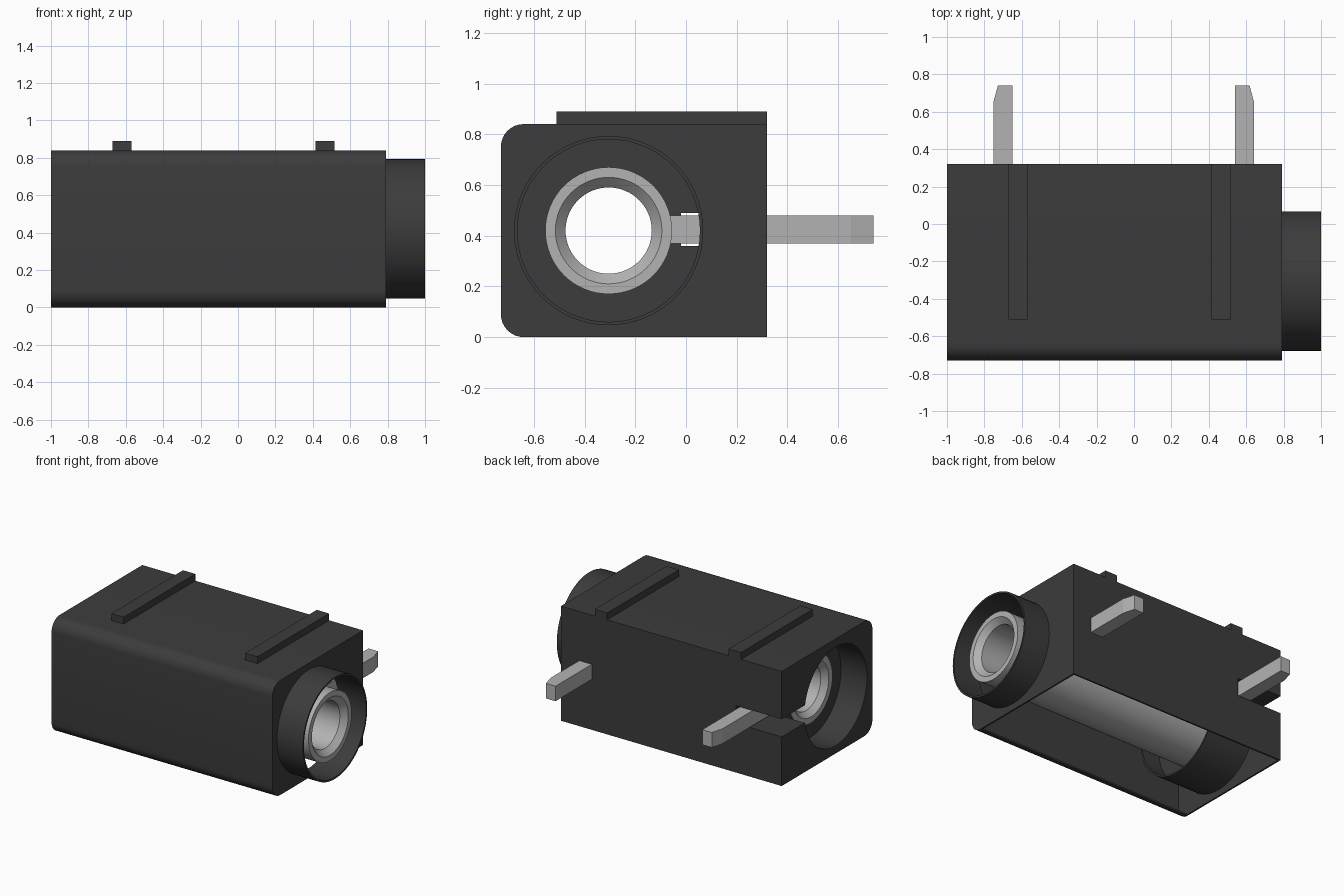
import bpy, bmesh, math
from mathutils import Matrix

if "Cube" in bpy.data.objects:
    bpy.data.objects.remove(bpy.data.objects["Cube"], do_unlink=True)

AY, AZ = -0.305, 0.42          # socket axis


def material(name, v):
    m = bpy.data.materials.new(name)
    m.use_nodes = True
    m.diffuse_color = (v, v, v, 1)
    b = m.node_tree.nodes["Principled BSDF"]
    b.inputs["Base Color"].default_value = (v, v, v, 1)
    b.inputs["Roughness"].default_value = 0.6
    return m


black = material("black plastic", 0.045)
silver = material("silver metal", 0.45)


def finish(name, bm, mat):
    bmesh.ops.recalc_face_normals(bm, faces=bm.faces)
    me = bpy.data.meshes.new(name)
    bm.to_mesh(me)
    bm.free()
    me.materials.append(mat)
    ob = bpy.data.objects.new(name, me)
    bpy.context.collection.objects.link(ob)
    return ob


def prism(name, pts, axis, a, b, mat=black):
    """Extrude a 2D profile: (y, z) along x, or (x, y) along z."""
    bm = bmesh.new()
    place = (lambda p, t: (t, *p)) if axis == "x" else (lambda p, t: (*p, t))
    f = bm.faces.new([bm.verts.new(place(p, a)) for p in pts])
    r = bmesh.ops.extrude_face_region(bm, geom=[f])
    d = (b - a, 0, 0) if axis == "x" else (0, 0, b - a)
    bmesh.ops.translate(bm, vec=d, verts=[v for v in r["geom"] if isinstance(v, bmesh.types.BMVert)])
    return finish(name, bm, mat)


def box(name, x0, x1, y0, y1, z0, z1, mat=black):
    return prism(name, [(x0, y0), (x1, y0), (x1, y1), (x0, y1)], "z", z0, z1, mat)


def cylinder(name, r, x0, x1, n=64):
    pts = [(AY + r * math.cos(2 * math.pi * i / n), AZ + r * math.sin(2 * math.pi * i / n))
           for i in range(n)]
    return prism(name, pts, "x", x0, x1)


def select(ob):
    bpy.ops.object.select_all(action="DESELECT")
    ob.select_set(True)
    bpy.context.view_layer.objects.active = ob


def boolean(ob, tool, op):
    m = ob.modifiers.new("bool", "BOOLEAN")
    m.operation, m.object, m.solver = op, tool, "EXACT"
    select(ob)
    bpy.ops.object.modifier_apply(modifier=m.name)
    bpy.data.objects.remove(tool, do_unlink=True)


def smooth(ob):
    select(ob)
    bpy.ops.object.shade_smooth_by_angle(angle=math.radians(30))


def front_arcs(r, n=8):
    """Rounded top and bottom front edges of the housing section."""
    pts = []
    for cz, start in ((0.75, 90), (0.09, 180)):
        for i in range(n + 1):
            a = math.radians(start + 90 * i / n)
            pts.append((-0.64 + r * math.cos(a), cz + r * math.sin(a)))
    return pts


# Housing: thin shell, open underneath
housing = prism("housing", front_arcs(0.09) + [(0.32, 0), (0.32, 0.84)], "x", -1, 0.79)
cavity = front_arcs(0.078) + [(-0.63, -0.1), (0.308, -0.1), (0.308, 0.828)]
boolean(housing, prism("cavity", cavity, "x", -0.988, 0.778), "DIFFERENCE")

# Rear bore wall, slot walls and front collar
boolean(housing, cylinder("bore_wall", 0.374, -0.995, -0.63), "UNION")
boolean(housing, box("slot_wall", -0.995, -0.615, 0.0, 0.315, 0.345, 0.505), "UNION")
boolean(housing, cylinder("collar", 0.373, 0.782, 1.0), "UNION")

# Openings: rear bore, its inner side, collar, tube hole, pin slot
for r, x0, x1 in ((0.362, -1.1, -0.79), (0.362, -0.775, -0.6),
                  (0.36, 0.7, 1.1), (0.249, -0.9, -0.7)):
    boolean(housing, cylinder("cutter", r, x0, x1), "DIFFERENCE")
boolean(housing, box("cutter", -1.1, -0.63, -0.02, 0.4, 0.36, 0.49), "DIFFERENCE")
smooth(housing)

# Top ridges
for side, x in (("right", -0.67), ("left", 0.415)):
    box(side + "_top_ridge", x, x + 0.1, -0.51, 0.32, 0.835, 0.89)

# Metal contact tube, lathed round the socket axis
profile = [(-0.8, 0.25), (0.96, 0.25), (0.96, 0.21), (0.92, 0.17), (-0.76, 0.17), (-0.8, 0.205)]
bm = bmesh.new()
vs = [bm.verts.new((x, AY + r, AZ)) for x, r in profile]
es = [bm.edges.new((vs[i], vs[(i + 1) % len(vs)])) for i in range(len(vs))]
bmesh.ops.spin(bm, geom=vs + es, cent=(0, AY, AZ), axis=(1, 0, 0),
               angle=2 * math.pi, steps=64, use_merge=True)
bmesh.ops.remove_doubles(bm, verts=bm.verts, dist=1e-4)
smooth(finish("contact_tube", bm, silver))

# Solder pins, chamfered on their outer tip corner
for side, inner, s in (("right", 0.65, -1), ("left", 0.54, 1)):
    o = inner + 0.102
    pts = [(inner, -0.07), (o, -0.07), (o, 0.65), (o - 0.024, 0.74), (inner, 0.74)]
    prism(side + "_solder_pin", [(s * x, y) for x, y in pts], "z", 0.37, 0.48, silver)
